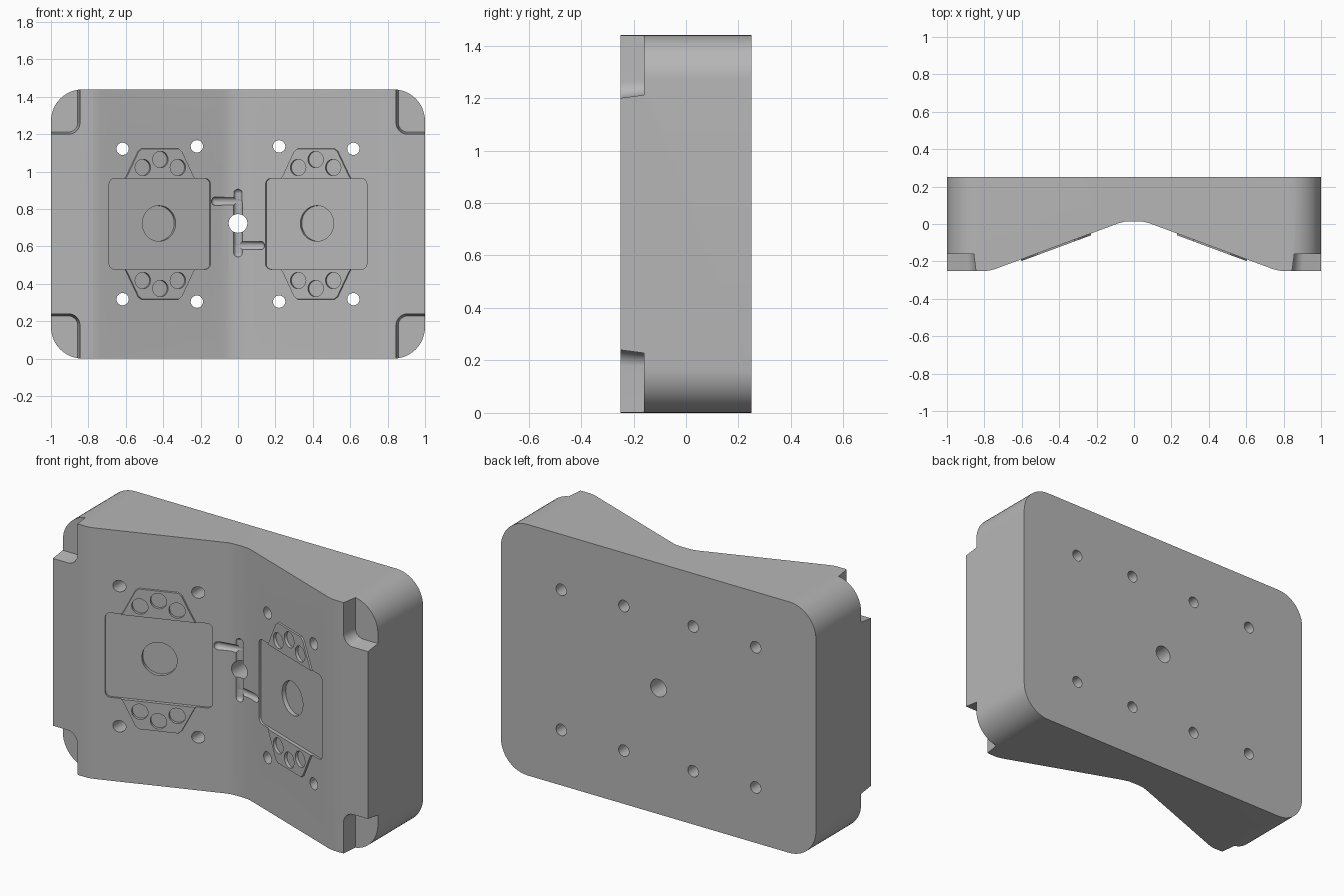
import bpy, bmesh, math
from mathutils import Matrix, Vector

if "Cube" in bpy.data.objects:
    bpy.data.objects.remove(bpy.data.objects["Cube"])

grey = bpy.data.materials.new("steel grey")
grey.diffuse_color = (0.47, 0.47, 0.47, 1)
grey.use_nodes = True
grey.node_tree.nodes["Principled BSDF"].inputs["Base Color"].default_value = grey.diffuse_color
MID = 0.72          # height of the block centre
SLOPE = 0.371       # fall of the sloped faces


def frame(origin, u, v):
    """Local frame: u, v in the plane, w = u x v outward."""
    u, v = Vector(u).normalized(), Vector(v).normalized()
    m = Matrix((u, v, u.cross(v))).transposed().to_4x4()
    m.translation = origin
    return m


FRONT = frame((0, 0, MID), (1, 0, 0), (0, 0, 1))   # w points to -y


def make(name, bm):
    bmesh.ops.recalc_face_normals(bm, faces=bm.faces)
    me = bpy.data.meshes.new(name)
    bm.to_mesh(me)
    bm.free()
    me.materials.append(grey)
    ob = bpy.data.objects.new(name, me)
    bpy.context.scene.collection.objects.link(ob)
    return ob


def prism(name, low, w0, w1, mat, high=None):
    """Solid between outline low at w0 and outline high at w1."""
    bm = bmesh.new()
    a = [bm.verts.new(mat @ Vector((x, y, w0))) for x, y in low]
    b = [bm.verts.new(mat @ Vector((x, y, w1))) for x, y in (high or low)]
    bm.faces.new(a)
    bm.faces.new(b)
    n = len(a)
    for i in range(n):
        j = (i + 1) % n
        bm.faces.new((a[i], a[j], b[j], b[i]))
    return make(name, bm)


def rounded(x0, x1, y0, y1, r, seg=12):
    pts = []
    for k, (cx, cy) in enumerate(((x1 - r, y1 - r), (x0 + r, y1 - r),
                                  (x0 + r, y0 + r), (x1 - r, y0 + r))):
        for i in range(seg + 1):
            t = math.pi / 2 * (k + i / seg)
            pts.append((cx + r * math.cos(t), cy + r * math.sin(t)))
    return pts


def disc(x, y, r, n=32):
    return [(x + r * math.cos(2 * math.pi * i / n),
             y + r * math.sin(2 * math.pi * i / n)) for i in range(n)]


def capsule(name, a, b, r):
    """Round-ended rod for the flow channels."""
    a, b = Vector(a), Vector(b)
    bm = bmesh.new()
    bmesh.ops.create_uvsphere(bm, u_segments=24, v_segments=12, radius=r)
    for v in bm.verts:
        if v.co.z > 1e-4:
            v.co.z += (b - a).length
    q = Vector((0, 0, 1)).rotation_difference(b - a)
    bm.transform(Matrix.Translation(a) @ q.to_matrix().to_4x4())
    return make(name, bm)


def combine(ob, tool, op='DIFFERENCE'):
    mod = ob.modifiers.new("cut", 'BOOLEAN')
    mod.operation, mod.solver, mod.object = op, 'EXACT', tool
    deps = bpy.context.evaluated_depsgraph_get()
    me = bpy.data.meshes.new_from_object(ob.evaluated_get(deps))
    ob.modifiers.clear()
    ob.data = me
    bpy.data.objects.remove(tool)


# Block with rounded upright corners
block = prism("mould_block", rounded(-1, 1, -MID, MID, 0.17), -0.25, 0.25, FRONT)

# Wide V across the front face, with softened bends
half = [(0.025, 0.0145), (0.05, 0.0125), (0.08, 0.005), (0.74, -0.24),
        (0.757, -0.245), (0.775, -0.249), (0.80, -0.252), (0.80, -0.4)]
valley = [(-x, y) for x, y in reversed(half)] + half
combine(block, prism("valley_cutter", valley, -0.1, 1.6, Matrix()))

# Drafted notches in the four front corners
for sx in (-1, 1):
    for sz in (-1, 1):
        def notch(x, z, r):
            return [(sx * px, sz * pz) for px, pz in rounded(x, 1.3, z, 1.1, r)]
        combine(block, prism("notch_cutter", notch(0.857, 0.492, 0.05), 0.16, 0.4,
                             FRONT, notch(0.825, 0.46, 0.08)))

# Cavities on the two sloped faces
for s in (-1, 1):
    face = frame((s * 0.418, 0.005 - SLOPE * 0.338, MID),
                 (1, -s * SLOPE, 0), (0, 0, 1))
    # raised pad above and below the insert
    hexagon = [(0.23, 0.2), (0.19, 0.27), (0.128, 0.392), (0.108, 0.408)]
    outline = hexagon + [(-x, y) for x, y in reversed(hexagon)]
    outline += [(-x, -y) for x, y in outline]
    top = [(x * 0.97, y * 0.985) for x, y in outline]
    combine(block, prism("raised_pad", outline, -0.02, 0.009, face, top), 'UNION')
    # square insert recess with a round pocket in its middle
    combine(block, prism("insert_cutter", rounded(-0.289, 0.289, -0.242, 0.243, 0.03, 6),
                         -0.012, 0.06, face))
    combine(block, prism("pocket_cutter", disc(0, 0.003, 0.095, 48), -0.035, 0.06, face))
    # small round pockets on the pad
    for sz in (-1, 1):
        for u, v in ((-0.1, 0.302), (0, 0.345), (0.1, 0.302)):
            combine(block, prism("dimple_cutter", disc(u, sz * v, 0.044),
                                 -0.008, 0.06, face))
        # bolt holes right through the block
        for x, z in ((0.22, 0.415), (0.617, 0.402)):
            combine(block, prism("bolt_cutter", disc(s * x, sz * z, 0.033),
                                 -0.4, 0.4, FRONT))

# Flow channels and the central feed hole
combine(block, capsule("main_channel", (0, 0.01, 0.567), (0, 0.01, 0.883), 0.024))
combine(block, capsule("left_channel", (-0.12, -0.01, 0.842), (0, 0.012, 0.842), 0.023))
combine(block, capsule("right_channel", (0, 0.012, 0.605), (0.12, -0.01, 0.605), 0.023))
combine(block, prism("feed_cutter", disc(0, 0.003, 0.05, 40), -0.4, 0.4, FRONT))

block.select_set(True)
bpy.context.view_layer.objects.active = block
bpy.ops.object.shade_smooth_by_angle(angle=math.radians(16))
